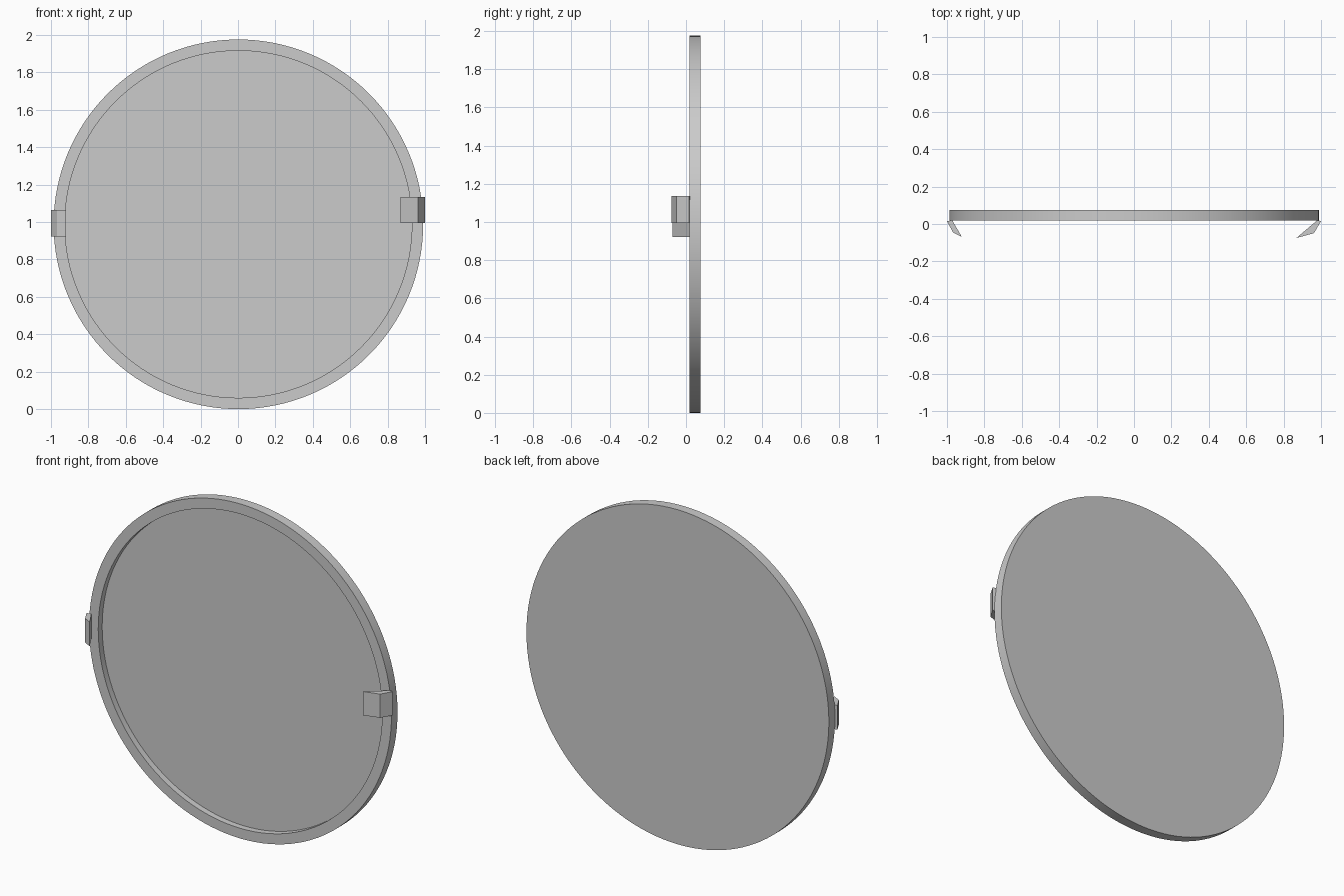
import bpy
import bmesh
from math import radians
from mathutils import Matrix, Vector

if "Cube" in bpy.data.objects:
    bpy.data.objects.remove(bpy.data.objects["Cube"], do_unlink=True)

RADIUS = 0.988
FRONT, BACK = 0.018, 0.075
RIM_WIDTH, RECESS = 0.06, 0.037

grey = bpy.data.materials.new("plain grey")
grey.use_nodes = True
grey.diffuse_color = (0.6, 0.6, 0.6, 1)
grey.node_tree.nodes["Principled BSDF"].inputs["Base Color"].default_value = grey.diffuse_color


def finish(name, bm):
    """Turn a bmesh into a named, coloured object."""
    bmesh.ops.recalc_face_normals(bm, faces=bm.faces)
    mesh = bpy.data.meshes.new(name)
    bm.to_mesh(mesh)
    bm.free()
    mesh.materials.append(grey)
    obj = bpy.data.objects.new(name, mesh)
    bpy.context.collection.objects.link(obj)
    return obj


# Round dish: a thin disc with the front face inset and pushed back
bm = bmesh.new()
bmesh.ops.create_cone(bm, cap_ends=True, segments=128, radius1=RADIUS,
                      radius2=RADIUS, depth=BACK - FRONT)
face = max(bm.faces, key=lambda f: f.calc_center_median().z)
bmesh.ops.inset_region(bm, faces=[face], thickness=RIM_WIDTH)
wall = bmesh.ops.extrude_face_region(bm, geom=[face])
bmesh.ops.translate(bm, vec=(0, 0, -RECESS),
                    verts=[v for v in wall["geom"] if isinstance(v, bmesh.types.BMVert)])
if face.is_valid:
    bmesh.ops.delete(bm, geom=[face], context="FACES_ONLY")
place = Matrix.Translation((0.002, (FRONT + BACK) / 2, RADIUS)) @ Matrix.Rotation(radians(90), 4, "X")
bmesh.ops.transform(bm, matrix=place, verts=bm.verts)
dish = finish("dish", bm)
bpy.context.view_layer.objects.active = dish
dish.select_set(True)
bpy.ops.object.shade_smooth_by_angle(angle=radians(30))
dish.select_set(False)


def clip(name, outline, bottom, height):
    """Bent hook: a plan outline extruded upwards."""
    bm = bmesh.new()
    base = bm.faces.new([bm.verts.new((x, y, bottom)) for x, y in outline])
    top = bmesh.ops.extrude_face_region(bm, geom=[base])
    bmesh.ops.translate(bm, vec=Vector((0, 0, height)),
                        verts=[v for v in top["geom"] if isinstance(v, bmesh.types.BMVert)])
    return finish(name, bm)


# Hooks on both sides of the rim, curling in over the front
clip("right_clip", [(-1, 0.015), (-0.967, -0.046), (-0.92, -0.07), (-0.972, 0.02)], 0.922, 0.143)
clip("left_clip", [(1, 0.015), (0.962, -0.049), (0.868, -0.075), (0.98, 0.02)], 0.995, 0.14)
